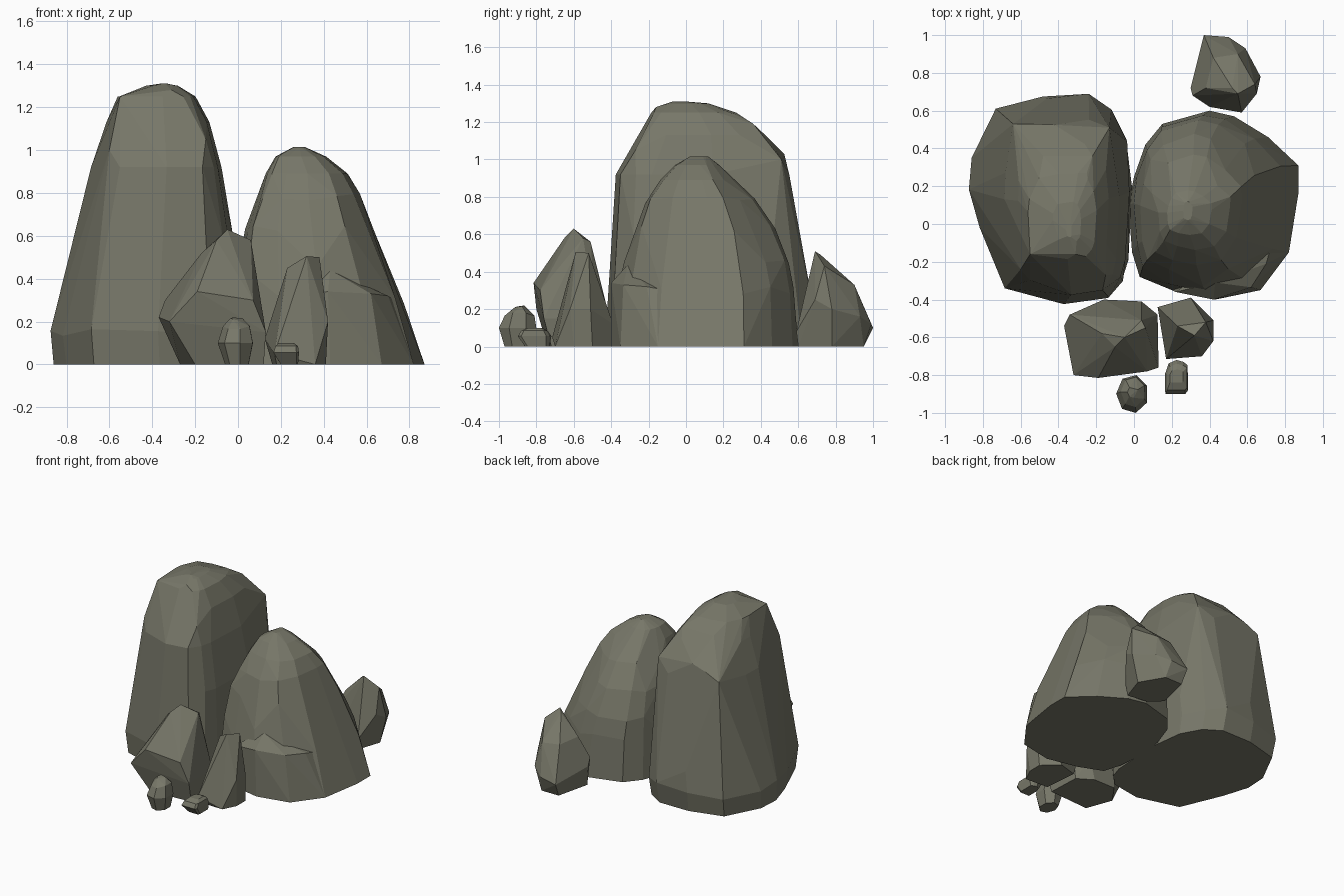
import bpy, bmesh, math, random

random.seed(4)
stone = bpy.data.materials.new("grey green stone")
stone.diffuse_color = (0.185, 0.185, 0.14, 1)


def hull_rock(name, points):
    """Flat-faceted rock: convex hull of points with near-flat faces merged."""
    bm = bmesh.new()
    for p in points:
        bm.verts.new(p)
    res = bmesh.ops.convex_hull(bm, input=bm.verts[:])
    inside = {g for g in res["geom_interior"] + res["geom_unused"]
              if isinstance(g, bmesh.types.BMVert)}
    bmesh.ops.delete(bm, geom=list(inside), context='VERTS')
    bmesh.ops.dissolve_limit(bm, angle_limit=math.radians(5),
                             verts=bm.verts[:], edges=bm.edges[:])
    bmesh.ops.recalc_face_normals(bm, faces=bm.faces[:])
    me = bpy.data.meshes.new(name)
    bm.to_mesh(me)
    bm.free()
    me.materials.append(stone)
    ob = bpy.data.objects.new(name, me)
    bpy.context.collection.objects.link(ob)
    return ob


def level_points(outline, levels, jitter):
    """Fit the outline into a box (x0, x1, y0, y1) at each height."""
    xs, ys = [p[0] for p in outline], [p[1] for p in outline]
    pts = []
    for z, x0, x1, y0, y1 in levels:
        for x, y in outline:
            u = (x - min(xs)) / (max(xs) - min(xs))
            v = (y - min(ys)) / (max(ys) - min(ys))
            s = 1 + random.uniform(-jitter, jitter * 0.5) if z > 0 else 1
            dz = random.uniform(-jitter, jitter) if 0.1 < z < 0.85 else 0
            pts.append((x0 + (x1 - x0) * (0.5 + (u - 0.5) * s),
                        y0 + (y1 - y0) * (0.5 + (v - 0.5) * s), z + dz))
    return pts


# Tall boulder on the left, with fuller shoulders near the top
tall = [(-.86, .35), (-.73, .61), (-.48, .68), (-.24, .68), (-.12, .6), (-.04, .45),
        (-.01, .2), (-.03, -.2), (-.06, -.3), (-.14, -.39), (-.37, -.43),
        (-.68, -.34), (-.81, -.02), (-.87, .18)]
shoulders = [(-.64, .53, .95), (-.53, .53, 1.0), (-.42, .525, 1.03), (-.13, .51, 1.0),
             (-.22, .36, 1.19), (-.48, .36, 1.19), (-.55, -.16, 1.25),
             (-.31, -.16, 1.28), (-.26, .05, 1.28), (-.25, .27, 1.24), (-.5, .2, 1.25),
             (-.60, -.24, 1.0), (-.15, -.27, 1.05)]
hull_rock("tall_boulder", shoulders + level_points(tall, [
    (0, -.86, -.01, -.41, .65), (.15, -.875, -.01, -.43, .685),
    (.28, -.835, -.01, -.425, .66), (.6, -.755, -.025, -.405, .605),
    (.92, -.69, -.075, -.38, .55), (1.13, -.615, -.13, -.25, .43),
    (1.25, -.56, -.2, -.19, .27), (1.30, -.43, -.28, -.1, .12),
    (1.31, -.36, -.33, -.07, .0)], .02))

# Lower, wide boulder on the right
wide = [(.06, .42), (.15, .53), (.4, .60), (.53, .57), (.71, .46), (.87, .31),
        (.87, .16), (.82, -.15), (.67, -.35), (.43, -.40), (.2, -.35), (.03, -.28),
        (-.01, -.15), (-.03, .1), (0, .25)]
hull_rock("wide_boulder", level_points(wide, [
    (0, -.03, .87, -.40, .60), (.3, -.01, .775, -.365, .58),
    (.45, .0, .715, -.33, .55), (.63, .03, .635, -.28, .475),
    (.78, .08, .57, -.22, .37), (.89, .13, .51, -.14, .26),
    (.97, .175, .41, -.06, .18), (1.015, .26, .31, .02, .12)], .02))

# Ledge around the front of the wide boulder
hull_rock("boulder_ledge", [
    (.43, -.40, 0), (.67, -.35, 0), (.20, -.35, 0), (.22, -.36, .31), (.42, -.40, .34),
    (.62, -.335, .33), (.70, -.21, .32), (.43, -.31, .44), (.45, -.2, .3), (.45, -.2, 0),
    (.82, -.15, 0), (.73, -.1, .3)])

# Angular rock in front of the boulders
hull_rock("front_rock", [
    (-.05, -.60, .63), (.06, -.55, .58), (-.1, -.65, .58), (.04, -.51, .56),
    (-.17, -.58, .52), (-.37, -.54, .22), (-.34, -.48, .3), (-.32, -.80, .2),
    (-.19, -.815, .34), (.07, -.78, .3), (.13, -.76, .15), (-.16, -.40, .12),
    (.04, -.41, .15), (.125, -.48, .15), (-.2, -.74, 0), (.12, -.72, 0),
    (.11, -.48, 0), (0, -.41, 0), (-.17, -.41, 0), (-.27, -.55, 0)])

# Upright shard next to it
hull_rock("shard", [
    (.23, -.54, .45), (.32, -.59, .505), (.38, -.52, .5), (.17, -.715, .05),
    (.18, -.69, 0), (.36, -.70, 0), (.41, -.6, 0), (.41, -.5, 0), (.3, -.4, 0),
    (.16, -.44, 0), (.42, -.62, .2), (.42, -.51, .2), (.3, -.39, .12), (.125, -.44, .12)])

# Pointed rock at the back
hull_rock("back_rock", [
    (.55, .69, .51), (.52, .72, .49), (.64, .74, .43), (.42, .88, .34), (.55, .90, .33),
    (.37, 1.0, .1), (.5, .99, .12), (.59, .93, .16), (.67, .78, .2), (.65, .69, .25),
    (.57, .59, .08), (.4, .62, .1), (.31, .68, .2), (.30, .72, .15), (.38, .72, .35),
    (.38, .95, 0), (.52, .95, 0), (.62, .78, 0), (.56, .6, 0), (.41, .62, 0), (.32, .70, 0)])

# Two pebbles at the very front
heptagon = [(math.cos(a), math.sin(a)) for a in
            [math.radians(25 + 51.4 * i) for i in range(7)]]
block = [(-1, -1), (.8, -1), (1, -.8), (1, .7), (.6, .9), (0, 1), (-.7, .8), (-1, .2)]
hull_rock("pebble_large", level_points(heptagon, [
    (0, -.06, .05, -.97, -.82), (.1, -.095, .07, -1.0, -.80),
    (.17, -.07, .055, -.97, -.81), (.21, -.035, .02, -.92, -.86)], .01))
hull_rock("pebble_small", level_points(block, [
    (0, .2, .28, -.86, -.73), (.055, .165, .285, -.90, -.72),
    (.085, .175, .28, -.88, -.74), (.1, .19, .26, -.84, -.77)], .01))
